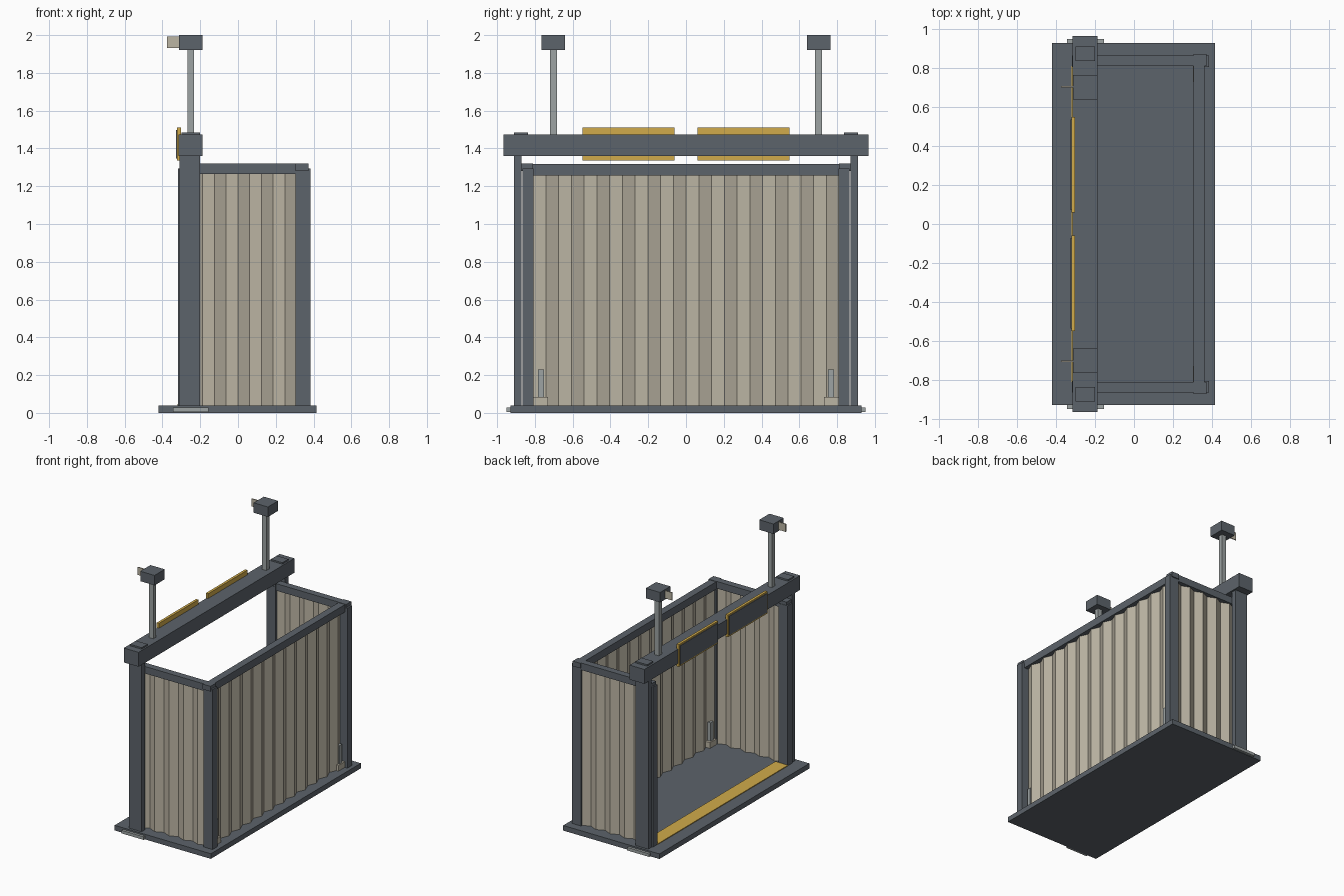
import bpy
import bmesh

cube = bpy.data.objects.get("Cube")
if cube:
    bpy.data.objects.remove(cube, do_unlink=True)


def material(name, rgb):
    m = bpy.data.materials.new(name)
    m.use_nodes = True
    m.diffuse_color = (*rgb, 1)
    m.node_tree.nodes["Principled BSDF"].inputs["Base Color"].default_value = (*rgb, 1)
    return m


steel = material("dark steel", (0.108, 0.126, 0.146))
cladding = material("beige cladding", (0.50, 0.46, 0.37))
yellow = material("safety yellow", (0.64, 0.41, 0.07))
metal = material("pale metal", (0.34, 0.37, 0.37))


def finish(name, bm, mat):
    bmesh.ops.recalc_face_normals(bm, faces=bm.faces)
    mesh = bpy.data.meshes.new(name)
    bm.to_mesh(mesh)
    bm.free()
    mesh.materials.append(mat)
    ob = bpy.data.objects.new(name, mesh)
    bpy.context.collection.objects.link(ob)
    return ob


def box(name, xs, ys, zs, mat):
    """Box given by its extent on each axis."""
    bm = bmesh.new()
    bmesh.ops.create_cube(bm, size=1)
    for v in bm.verts:
        for i, (lo, hi) in enumerate((xs, ys, zs)):
            v.co[i] = lo if v.co[i] < 0 else hi
    return finish(name, bm, mat)


def pair(name, xs, ys, zs, mat):
    """Box at the +y end and its mirror image at the -y end."""
    box(name + "_back", xs, ys, zs, mat)
    box(name + "_front", xs, (-ys[1], -ys[0]), zs, mat)


def corrugated(name, start, end, offset, folds, along_y):
    """Vertical zigzag sheet running along one axis."""
    bm = bmesh.new()
    rows = []
    for i in range(folds + 1):
        run = start + (end - start) * i / folds
        depth = offset + (0.014 if i % 2 else -0.014)
        x, y = (depth, run) if along_y else (run, depth)
        rows.append([bm.verts.new((x, y, z)) for z in (0.04, 1.27)])
    for a, b in zip(rows, rows[1:]):
        bm.faces.new((a[0], b[0], b[1], a[1]))
    sheet = finish(name, bm, cladding)
    mod = sheet.modifiers.new("thickness", "SOLIDIFY")
    mod.thickness = 0.004
    mod.offset = 0


# Floor, threshold and anchor plates
box("base_slab", (-0.42, 0.415), (-0.93, 0.93), (0, 0.04), steel)
box("threshold_strip", (-0.32, -0.21), (-0.81, 0.81), (0.04, 0.046), yellow)
pair("anchor_plate", (-0.345, -0.155), (0.90, 0.95), (0.004, 0.028), metal)

# Corrugated walls
corrugated("rear_wall", -0.81, 0.81, 0.333, 24, True)
for label, y in (("front", -0.838), ("back", 0.838)):
    corrugated(label + "_end_wall", -0.25, 0.31, y, 9, False)

# Corner posts with end caps
pair("rear_corner_post", (0.305, 0.385), (0.807, 0.865), (0.04, 1.295), steel)
pair("rear_corner_cap", (0.305, 0.372), (0.81, 0.873), (1.28, 1.32), steel)
pair("door_corner_post", (-0.317, -0.24), (0.807, 0.865), (0.04, 1.295), steel)
pair("door_corner_cap", (-0.306, -0.24), (0.81, 0.873), (1.28, 1.32), steel)

# Top rails
box("rear_top_rail", (0.305, 0.362), (-0.815, 0.815), (1.258, 1.317), steel)
pair("end_top_rail", (-0.25, 0.31), (0.812, 0.865), (1.265, 1.32), steel)

# Portal over the opening
pair("portal_post", (-0.31, -0.2), (0.87, 0.91), (0.04, 1.40), steel)
pair("portal_cap", (-0.3, -0.2), (0.836, 0.91), (1.45, 1.485), steel)
box("portal_beam", (-0.315, -0.187), (-0.966, 0.966), (1.36, 1.473), steel)

# Sign boards hung on the beam
pair("sign_border", (-0.322, -0.302), (0.06, 0.548), (1.336, 1.51), yellow)
pair("sign_panel", (-0.327, -0.32), (0.072, 0.536), (1.348, 1.498), steel)

# Masts with head boxes and side plates
pair("mast", (-0.268, -0.232), (0.683, 0.719), (1.47, 1.93), metal)
pair("mast_head", (-0.312, -0.188), (0.64, 0.766), (1.922, 2.0), steel)
pair("mast_side_plate", (-0.375, -0.31), (0.701, 0.708), (1.932, 1.993), cladding)

# Wall brackets in the rear corners
pair("bracket_foot", (0.303, 0.362), (0.73, 0.81), (0.04, 0.085), cladding)
pair("bracket_upright", (0.312, 0.354), (0.752, 0.784), (0.085, 0.23), metal)
